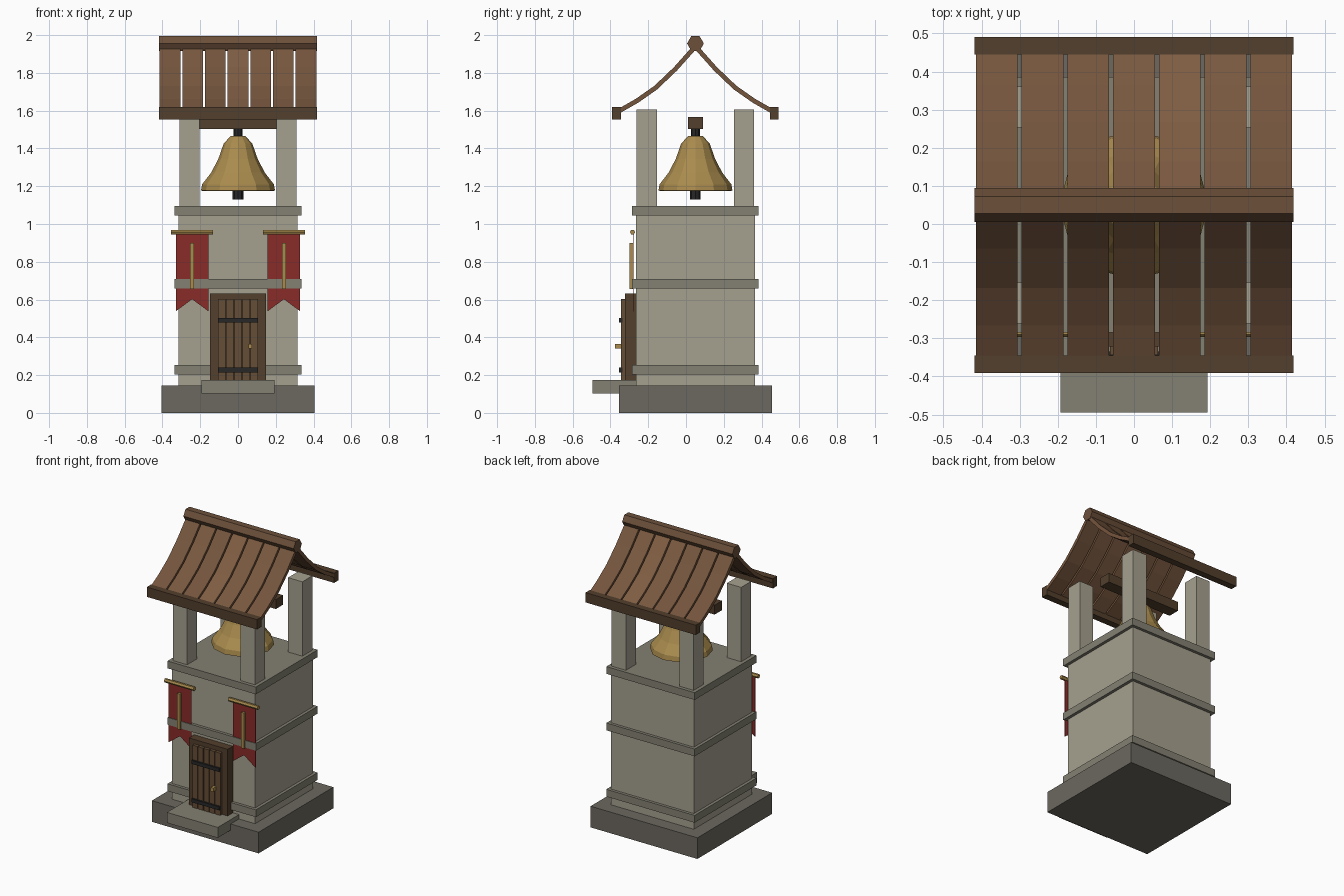
import bpy, bmesh, math, random
from mathutils import Matrix

if "Cube" in bpy.data.objects:
    bpy.data.objects.remove(bpy.data.objects["Cube"])

random.seed(4)
CY = 0.05  # tower axis in y


def mat(name, r, g, b):
    m = bpy.data.materials.new(name)
    m.diffuse_color = (r, g, b, 1)
    m.use_nodes = True
    m.node_tree.nodes["Principled BSDF"].inputs["Base Color"].default_value = m.diffuse_color
    return m


WALL = mat("wall_stone", 0.38, 0.355, 0.275)
TRIM = mat("trim_stone", 0.23, 0.22, 0.17)
BASE = mat("base_stone", 0.15, 0.14, 0.115)
DARK = mat("dark_wood", 0.085, 0.05, 0.026)
DOOR = mat("door_wood", 0.13, 0.075, 0.037)
RIDGE = mat("ridge_wood", 0.15, 0.08, 0.042)
TILES = [mat("roof_wood_%d" % i, 0.19 * k, 0.098 * k, 0.05 * k)
         for i, k in enumerate((0.92, 1.0, 1.12))]
IRON = mat("iron", 0.02, 0.02, 0.02)
GOLD = mat("brass", 0.40, 0.26, 0.075)
RED = mat("red_cloth", 0.25, 0.025, 0.022)


def finish(name, bm, material):
    bmesh.ops.recalc_face_normals(bm, faces=bm.faces)
    me = bpy.data.meshes.new(name)
    bm.to_mesh(me)
    bm.free()
    me.materials.append(material)
    ob = bpy.data.objects.new(name, me)
    bpy.context.collection.objects.link(ob)
    return ob


def box(name, x0, x1, y0, y1, z0, z1, material):
    bm = bmesh.new()
    m = Matrix.Translation(((x0 + x1) / 2, (y0 + y1) / 2, (z0 + z1) / 2)) \
        @ Matrix.Diagonal((x1 - x0, y1 - y0, z1 - z0, 1))
    bmesh.ops.create_cube(bm, size=1, matrix=m)
    return finish(name, bm, material)


def rod(name, center, r, length, sides, material, axis="Z", spin=0.0):
    bm = bmesh.new()
    m = Matrix.Translation(center)
    if axis == "X":
        m = m @ Matrix.Rotation(math.pi / 2, 4, "Y")
    m = m @ Matrix.Rotation(spin, 4, "Z")
    bmesh.ops.create_cone(bm, cap_ends=True, segments=sides, radius1=r,
                          radius2=r, depth=length, matrix=m)
    return finish(name, bm, material)


def square(name, half, z0, z1, material):
    return box(name, -half, half, CY - half, CY + half, z0, z1, material)


# Stone tower, plinth and bands
square("plinth", 0.405, 0, 0.145, BASE)
square("tower_body", 0.315, 0.145, 1.06, WALL)
for name, z0 in (("lower_band", 0.203), ("middle_band", 0.658), ("top_slab", 1.045)):
    square(name, 0.335, z0, z0 + 0.05, TRIM)
box("door_step", -0.193, 0.193, -0.495, -0.26, 0.103, 0.175, TRIM)

# Belfry posts
for sx in (-1, 1):
    for sy in (-1, 1):
        x, y = sx * 0.257, CY + sy * 0.257
        box("belfry_post", x - 0.054, x + 0.054, y - 0.054, y + 0.054, 1.09, 1.605, WALL)

# Bell, clapper and hanging beam
box("bell_beam", -0.28, 0.28, CY - 0.04, CY + 0.04, 1.503, 1.567, DARK)
rod("bell_hanger", (0, CY, 1.485), 0.024, 0.06, 8, IRON)
rod("bell_clapper", (0, CY, 1.165), 0.028, 0.07, 8, IRON)
bell_profile = [(0.196, 1.177), (0.19, 1.21), (0.142, 1.272), (0.104, 1.345),
                (0.076, 1.425), (0.04, 1.465)]
bm = bmesh.new()
N = 12
rings = [[bm.verts.new((r * math.cos(2 * math.pi * i / N),
                        CY + r * math.sin(2 * math.pi * i / N), z)) for i in range(N)]
         for r, z in bell_profile]
for a, b in zip(rings, rings[1:]):
    for i in range(N):
        j = (i + 1) % N
        bm.faces.new((a[i], a[j], b[j], b[i]))
bm.faces.new(rings[-1])
bell = finish("bell", bm, GOLD)
wall = bell.modifiers.new("thickness", "SOLIDIFY")
wall.thickness = 0.012
wall.offset = -1

# Curved roof planks, eave beams and ridge
roof_curve = [(0.0, 1.94), (0.105, 1.822), (0.21, 1.722), (0.31, 1.652), (0.415, 1.592)]
for s in (-1, 1):
    for i in range(-3, 4):
        bm = bmesh.new()
        rows = [[bm.verts.new((i * 0.12 + dx, CY + s * d, z)) for dx in (-0.055, 0.055)]
                for d, z in roof_curve]
        for a, b in zip(rows, rows[1:]):
            bm.faces.new((a[0], a[1], b[1], b[0]))
        plank = finish("roof_plank", bm, random.choice(TILES))
        thick = plank.modifiers.new("thickness", "SOLIDIFY")
        thick.thickness = 0.024
        thick.offset = 0
    y = CY + s * 0.418
    box("eave_beam", -0.418, 0.418, y - 0.023, y + 0.023, 1.553, 1.62, DARK)
rod("ridge_beam", (0, CY, 1.9555), 0.0445, 0.836, 6, RIDGE, "X")

# Door with planks, straps and handle
box("door_frame", -0.147, 0.147, -0.322, -0.26, 0.145, 0.632, DARK)
for i in range(-2, 3):
    x = i * 0.043
    box("door_plank", x - 0.0195, x + 0.0195, -0.343, -0.315, 0.16, 0.602, DOOR)
for z in (0.227, 0.49):
    box("door_strap", -0.106, 0.106, -0.355, -0.335, z - 0.012, z + 0.012, IRON)
box("door_handle", 0.055, 0.075, -0.375, -0.34, 0.34, 0.366, GOLD)

# Swallowtail banners on rods
banner_shape = [(-0.086, 0.95), (0.086, 0.95), (0.086, 0.538), (0, 0.602), (-0.086, 0.538)]
for s in (-1, 1):
    cx = s * 0.243
    bm = bmesh.new()
    bm.faces.new([bm.verts.new((cx + x, -0.279, z)) for x, z in banner_shape])
    cloth = finish("banner_cloth", bm, RED)
    thick = cloth.modifiers.new("thickness", "SOLIDIFY")
    thick.thickness = 0.004
    thick.offset = 0
    rod("banner_rod", (cx, -0.283, 0.957), 0.014, 0.222, 6, GOLD, "X")
    box("banner_stripe", cx - 0.011, cx + 0.011, -0.298, -0.278, 0.655, 0.9, GOLD)
